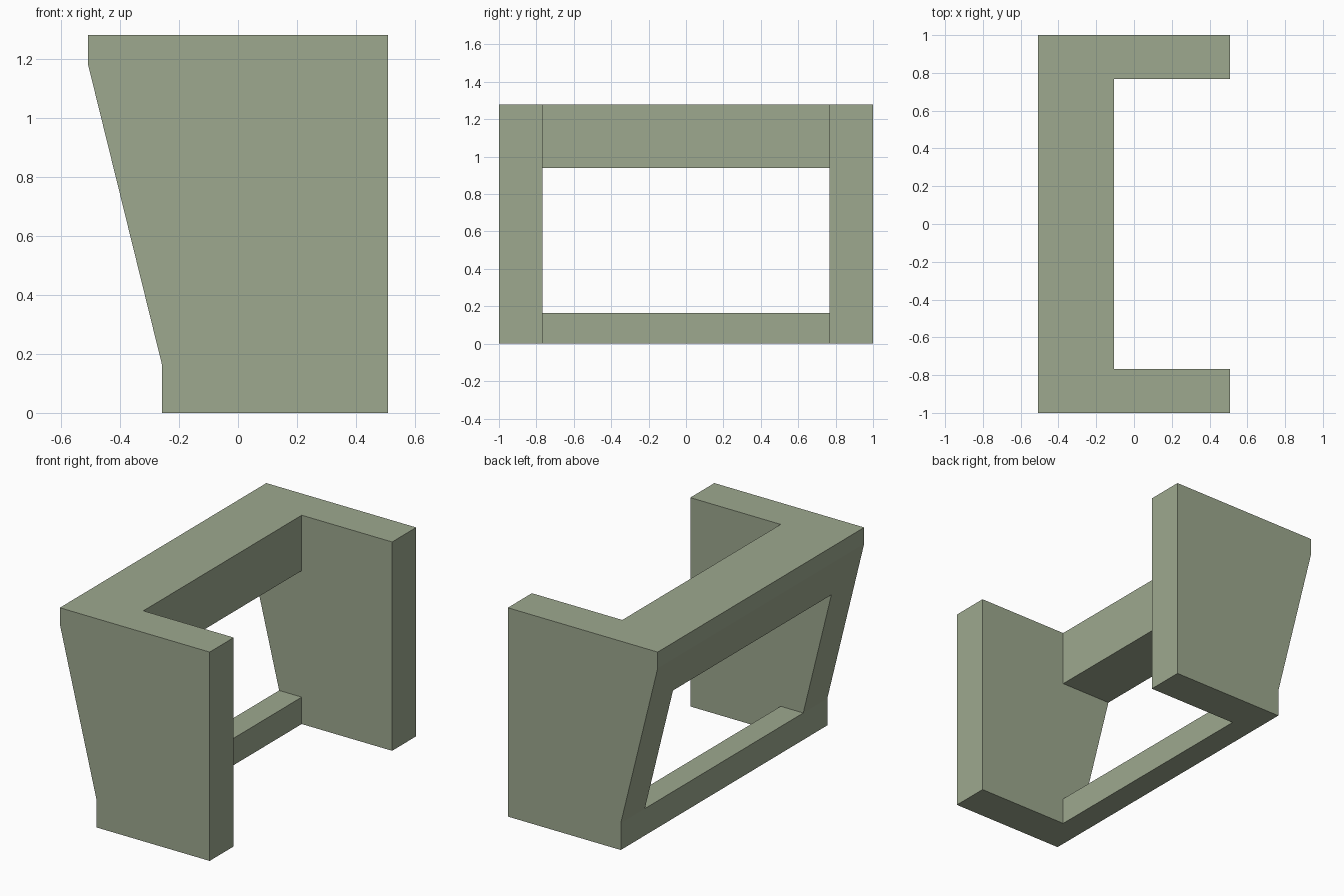
import bpy
import bmesh

cube = bpy.data.objects.get("Cube")
if cube:
    bpy.data.objects.remove(cube, do_unlink=True)

sage = bpy.data.materials.new("sage_green")
sage.use_nodes = True
colour = (0.34, 0.395, 0.275, 1)
sage.diffuse_color = colour
sage.node_tree.nodes["Principled BSDF"].inputs["Base Color"].default_value = colour


def extrude_profile(name, profile, half_width):
    """Extrude an (x, z) outline along y, centred on y = 0."""
    bm = bmesh.new()
    face = bm.faces.new([bm.verts.new((x, -half_width, z)) for x, z in profile])
    moved = bmesh.ops.extrude_face_region(bm, geom=[face])["geom"]
    verts = [v for v in moved if isinstance(v, bmesh.types.BMVert)]
    bmesh.ops.translate(bm, verts=verts, vec=(0, 2 * half_width, 0))
    bmesh.ops.recalc_face_normals(bm, faces=bm.faces)
    mesh = bpy.data.meshes.new(name)
    bm.to_mesh(mesh)
    bm.free()
    mesh.materials.append(sage)
    obj = bpy.data.objects.new(name, mesh)
    bpy.context.collection.objects.link(obj)
    return obj


# Solid body with the slanted back
back, foot, front, top = -0.508, -0.258, 0.508, 1.28
sill, lintel, inner = 0.165, 0.94, -0.105
frame = extrude_profile("frame", [
    (foot, 0), (front, 0), (front, top), (back, top), (back, 1.18), (foot, sill)], 1.0)

# Hollow between the side panels, with a window through the back
hollow = extrude_profile("hollow_cutter", [
    (inner, -0.2), (0.8, -0.2), (0.8, 1.5), (inner, 1.5),
    (inner, lintel), (-0.8, lintel), (-0.8, sill), (inner, sill)], 0.767)
hollow.hide_render = True

# Cut the hollow and keep the finished mesh
cut = frame.modifiers.new("hollow", 'BOOLEAN')
cut.operation = 'DIFFERENCE'
cut.solver = 'EXACT'
cut.object = hollow
bpy.context.view_layer.update()
finished = bpy.data.meshes.new_from_object(
    frame.evaluated_get(bpy.context.evaluated_depsgraph_get()))
frame.modifiers.clear()
frame.data = finished
bpy.data.objects.remove(hollow, do_unlink=True)
